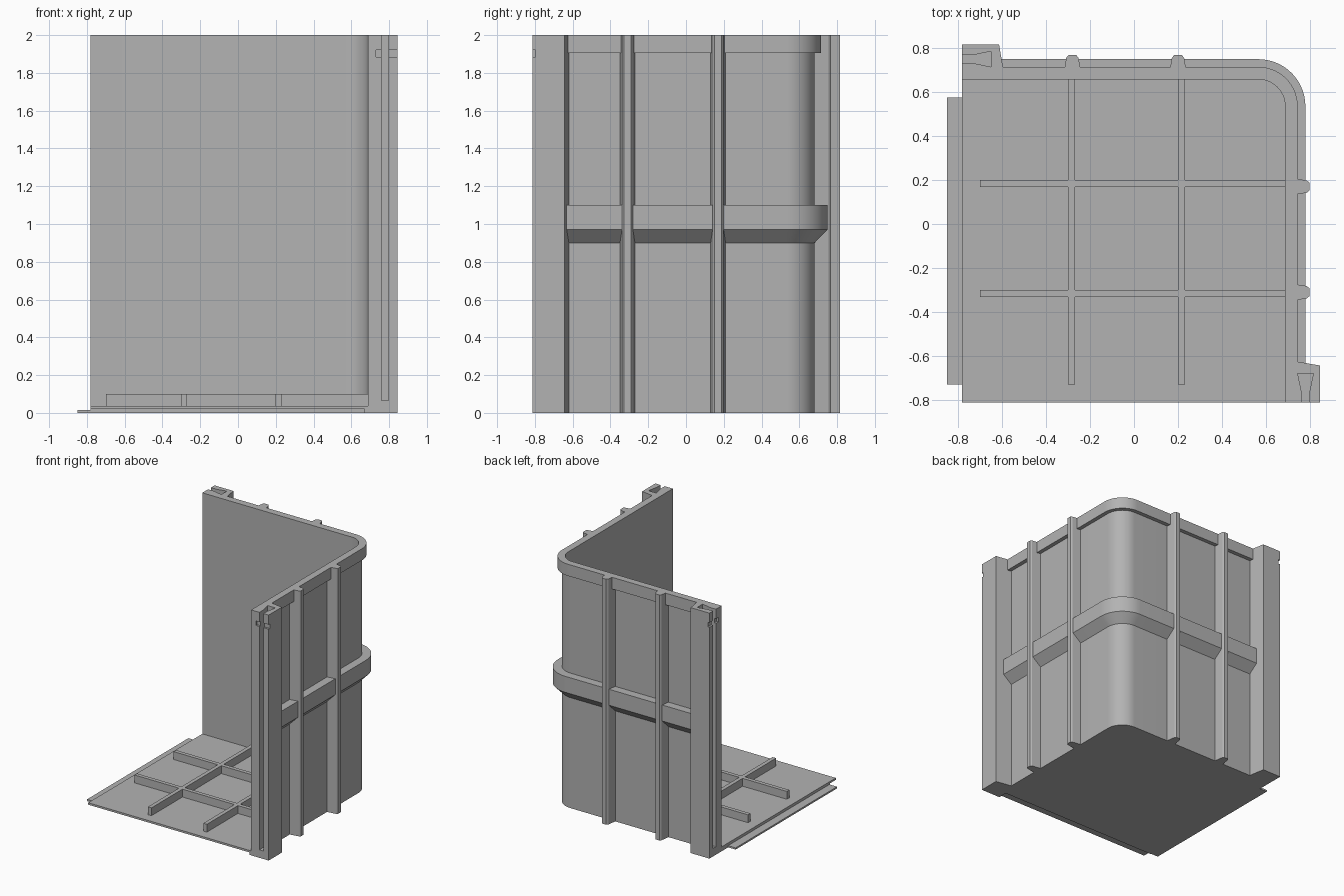
import bpy, bmesh, math

old = bpy.data.objects.get("Cube")
if old:
    bpy.data.objects.remove(old, do_unlink=True)

GREY = (0.45, 0.45, 0.45, 1)
mat = bpy.data.materials.new("plain grey")
mat.use_nodes = True
mat.diffuse_color = GREY
mat.node_tree.nodes["Principled BSDF"].inputs["Base Color"].default_value = GREY

HEIGHT = 2.0
CX, CY, R = 0.565, 0.535, 0.122        # centre and radius of the inner corner
LEFT, FRONT = -0.782, -0.812           # free edges of the panel
SHIFT = CX - CY


def finish(bm, name):
    bmesh.ops.recalc_face_normals(bm, faces=bm.faces)
    mesh = bpy.data.meshes.new(name)
    bm.to_mesh(mesh)
    bm.free()
    mesh.materials.append(mat)
    obj = bpy.data.objects.new(name, mesh)
    bpy.context.collection.objects.link(obj)
    return obj


def prism(name, outline, z0, z1):
    """Extrude a plan outline from z0 to z1."""
    bm = bmesh.new()
    low = [bm.verts.new((x, y, z0)) for x, y in outline]
    high = [bm.verts.new((x, y, z1)) for x, y in outline]
    bm.faces.new(low)
    bm.faces.new(high)
    n = len(low)
    for i in range(n):
        j = (i + 1) % n
        bm.faces.new((low[i], low[j], high[j], high[i]))
    return finish(bm, name)


def box(name, x0, x1, y0, y1, z0, z1):
    return prism(name, [(x0, y0), (x1, y0), (x1, y1), (x0, y1)], z0, z1)


def corner_path(d, end, steps=14):
    """Path round the corner, d outside the inner face, up to y = end."""
    arc = [math.pi / 2 * (1 - i / steps) for i in range(steps + 1)]
    pts = [(CX + (R + d) * math.cos(a), CY + (R + d) * math.sin(a)) for a in arc]
    return [(end + SHIFT, CY + R + d)] + pts + [(CX + R + d, end)]


def sweep(name, profile, end):
    """Carry a closed (offset, height) profile round the corner path."""
    bm = bmesh.new()
    rails = [[bm.verts.new((x, y, z)) for x, y in corner_path(d, end)] for d, z in profile]
    for k, a in enumerate(rails):
        b = rails[(k + 1) % len(rails)]
        for i in range(len(a) - 1):
            bm.faces.new((a[i], a[i + 1], b[i + 1], b[i]))
    bm.faces.new([r[0] for r in rails])
    bm.faces.new([r[-1] for r in rails])
    return finish(bm, name)


def combine(target, tool, operation):
    mod = target.modifiers.new("combine", 'BOOLEAN')
    mod.operation = operation
    mod.solver = 'EXACT'
    mod.object = tool
    bpy.context.view_layer.objects.active = target
    bpy.ops.object.modifier_apply(modifier=mod.name)
    bpy.data.objects.remove(tool, do_unlink=True)


def both_sides(outline):
    """The outline on the side wall and its twin on the back wall."""
    return [outline, [(y + SHIFT, x - SHIFT) for x, y in outline]]


# Curved wall with its top rim and middle band
wall = sweep("corner_wall", [(0, 0), (0.024, 0), (0.024, HEIGHT), (0, HEIGHT)], FRONT)
rim = sweep("rim", [(0.01, 1.905), (0.057, 1.905), (0.057, HEIGHT), (0.01, HEIGHT)], -0.65)
combine(wall, rim, 'UNION')
band = sweep("band", [(0.01, 0.9), (0.024, 0.9), (0.092, 0.97), (0.092, 1.1), (0.01, 1.1)], -0.65)
combine(wall, band, 'UNION')

# Tapered upright ribs on the outside
for y in (-0.31, 0.17):
    half = [(0.70, 0.04), (0.71, 0.04), (0.785, 0.028), (0.797, 0.018)]
    rib = [(x, y - w) for x, w in half] + [(x, y + w) for x, w in reversed(half)]
    for outline in both_sides(rib):
        combine(wall, prism("rib", outline, 0, HEIGHT), 'UNION')

# End posts
post = [(0.70, FRONT), (0.845, FRONT), (0.845, -0.643), (0.71, -0.62), (0.70, -0.62)]
for outline in both_sides(post):
    combine(wall, prism("post", outline, 0, HEIGHT), 'UNION')

# Dovetail keyways and shallow cross notches in the posts
key = [(0.761, -0.9), (0.798, -0.9), (0.798, -0.76), (0.815, -0.68),
       (0.744, -0.68), (0.761, -0.76)]
notch = [(0.73, -0.9), (0.9, -0.9), (0.9, FRONT + 0.015), (0.73, FRONT + 0.015)]
for outline in both_sides(key):
    combine(wall, prism("key_cutter", outline, 0.065, HEIGHT + 0.1), 'DIFFERENCE')
for outline in both_sides(notch):
    combine(wall, prism("notch_cutter", outline, 1.885, 1.922), 'DIFFERENCE')

# Floor, rebated under its front edge
floor = prism("floor_panel", corner_path(0, FRONT) + [(LEFT, FRONT)], 0, 0.036)
combine(floor, box("rebate_cutter", -0.9, 0.67, -0.9, -0.735, -0.1, 0.02), 'DIFFERENCE')

# Thin joining tongue on the free edge
box("joining_tongue", -0.85, LEFT, -0.73, 0.575, 0, 0.014)

# Crossed stiffening ribs on the floor
ribs = None
for c in (-0.315, 0.185):
    across = box("floor_ribs", -0.70, CX + R, c - 0.016, c + 0.016, 0.036, 0.1)
    along = box("floor_rib", c + SHIFT - 0.016, c + SHIFT + 0.016, -0.73, CY + R, 0.036, 0.1)
    if ribs:
        combine(ribs, across, 'UNION')
    else:
        ribs = across
    combine(ribs, along, 'UNION')

# Smooth corner, crisp edges
bpy.ops.object.select_all(action='DESELECT')
for part in (wall, floor):
    part.select_set(True)
bpy.context.view_layer.objects.active = wall
bpy.ops.object.shade_smooth_by_angle(angle=math.radians(20))
